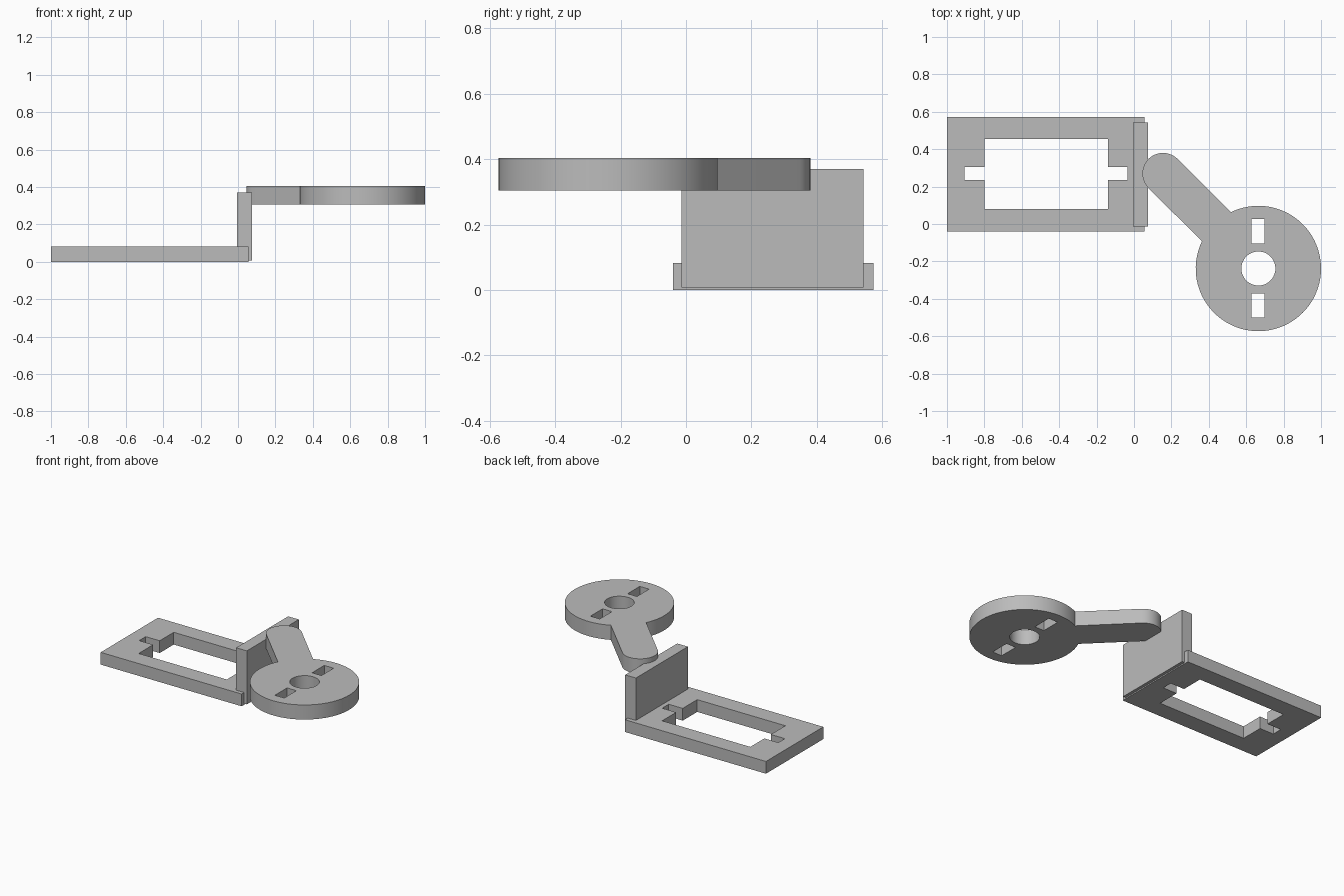
import bpy
import bmesh
from math import asin, cos, sin, radians, atan2, pi

cube = bpy.data.objects.get("Cube")
if cube:
    bpy.data.objects.remove(cube, do_unlink=True)

# Single matte grey
GREY = (0.5, 0.5, 0.5, 1.0)
grey = bpy.data.materials.new("plain grey")
grey.use_nodes = True
grey.diffuse_color = GREY
grey.node_tree.nodes["Principled BSDF"].inputs["Base Color"].default_value = GREY


def rect(x0, x1, y0, y1):
    return [(x0, y0), (x1, y0), (x1, y1), (x0, y1)]


def arc(center, radius, start, end, steps):
    angles = [start + (end - start) * i / steps for i in range(steps + 1)]
    return [(center[0] + radius * cos(a), center[1] + radius * sin(a)) for a in angles]


def plate(name, z0, z1, outlines):
    """Extrude a flat outline (first loop) with cut-outs (other loops)."""
    curve = bpy.data.curves.new(name + "_profile", "CURVE")
    curve.dimensions = "2D"
    curve.fill_mode = "BOTH"
    curve.extrude = (z1 - z0) / 2
    for points in outlines:
        spline = curve.splines.new("POLY")
        spline.points.add(len(points) - 1)
        for point, (x, y) in zip(spline.points, points):
            point.co = (x, y, 0, 1)
        spline.use_cyclic_u = True
    profile = bpy.data.objects.new(name + "_profile", curve)
    bpy.context.collection.objects.link(profile)
    graph = bpy.context.evaluated_depsgraph_get()
    mesh = bpy.data.meshes.new_from_object(profile.evaluated_get(graph))
    bpy.data.objects.remove(profile, do_unlink=True)

    # Weld caps to walls and face everything outward
    bm = bmesh.new()
    bm.from_mesh(mesh)
    bmesh.ops.remove_doubles(bm, verts=bm.verts, dist=0.0002)
    bmesh.ops.recalc_face_normals(bm, faces=bm.faces)
    bm.to_mesh(mesh)
    bm.free()
    mesh.name = name
    mesh.materials.clear()
    mesh.materials.append(grey)
    obj = bpy.data.objects.new(name, mesh)
    obj.location.z = (z0 + z1) / 2
    bpy.context.collection.objects.link(obj)
    bpy.ops.object.select_all(action="DESELECT")
    obj.select_set(True)
    bpy.context.view_layer.objects.active = obj
    bpy.ops.object.shade_smooth_by_angle(angle=radians(30))
    return obj


# Base frame: rectangular window with a small notch at each end
window = [(-0.80, 0.08), (-0.14, 0.08), (-0.14, 0.235), (-0.035, 0.235),
          (-0.035, 0.305), (-0.14, 0.305), (-0.14, 0.455), (-0.80, 0.455),
          (-0.80, 0.305), (-0.905, 0.305), (-0.905, 0.235), (-0.80, 0.235)]
plate("base_frame", 0, 0.083, [rect(-1, 0.055, -0.04, 0.573), window])

# Upright wall at the end of the frame
plate("upright_wall", 0.008, 0.37, [rect(-0.005, 0.075, -0.013, 0.543)])

# Round plate with a rounded arm reaching the wall, one continuous outline
disc, tip = (0.665, -0.238), (0.155, 0.27)
disc_r, tip_r = 0.335, 0.11
heading = atan2(tip[1] - disc[1], tip[0] - disc[0])
spread = asin(tip_r / disc_r)
outline = arc(disc, disc_r, heading + spread, heading - spread + 2 * pi, 80)
outline += arc(tip, tip_r, heading - pi / 2, heading + pi / 2, 32)

# Centre bore and two slots in the round plate
bore = arc(disc, 0.091, 0, 2 * pi, 48)[:-1]
slots = [rect(0.627, 0.697, disc[1] + s - 0.065, disc[1] + s + 0.065)
         for s in (-0.198, 0.2)]
plate("round_plate_with_arm", 0.305, 0.404, [outline, bore] + slots)
